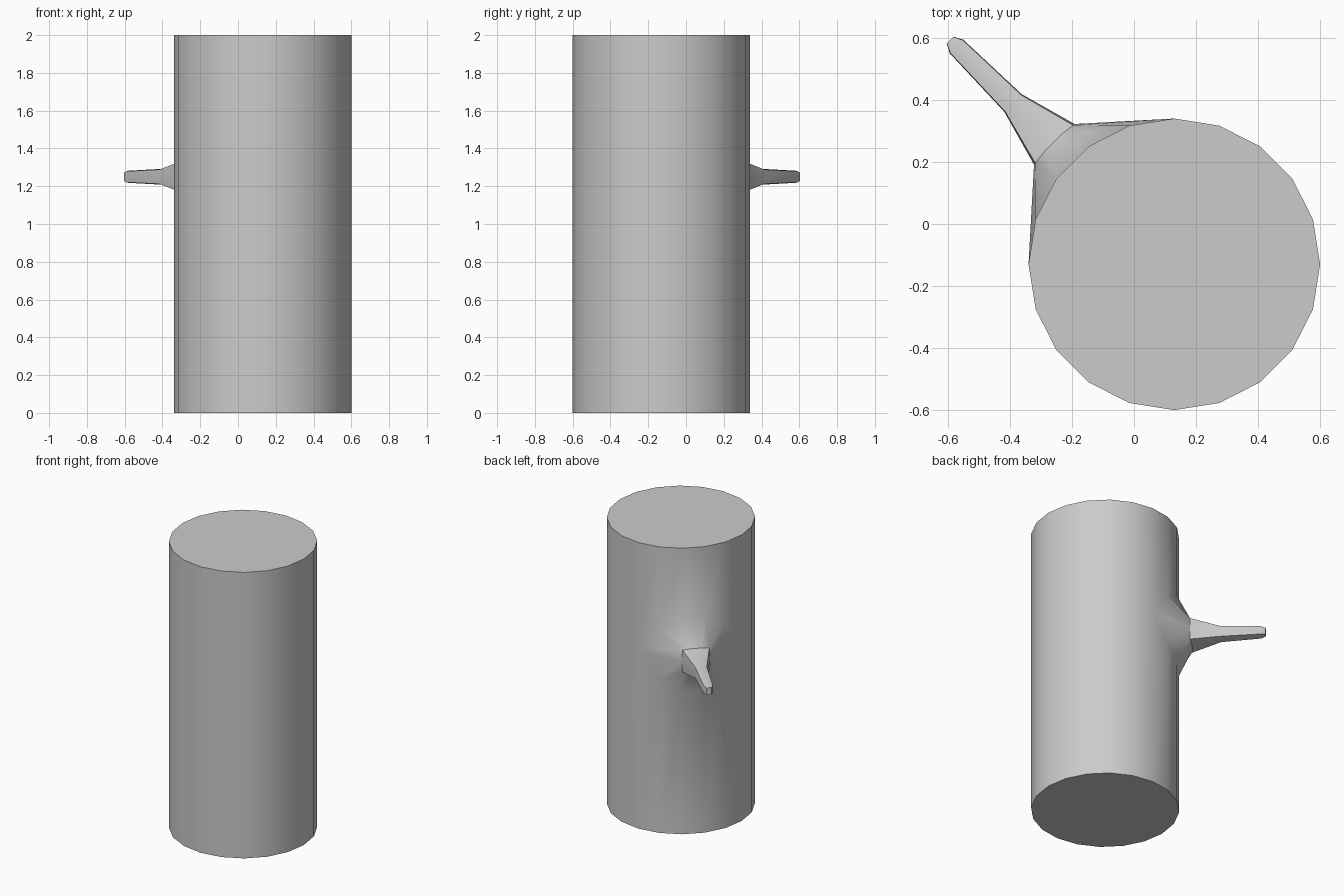
import bpy, bmesh
from math import cos, sin, radians
from mathutils import Vector

if "Cube" in bpy.data.objects:
    bpy.data.objects.remove(bpy.data.objects["Cube"])

CX, CY, R, H, ZB = 0.13, -0.13, 0.47, 2.0, 1.25
SIDES = 20
# half height of the flare opening at each trunk corner
OPEN = {5: 0.0, 6: 0.18, 7: 0.25, 8: 0.25, 9: 0.18, 10: 0.0}


def polar(deg, r, z):
    return Vector((CX + r * cos(radians(deg)), CY + r * sin(radians(deg)), z))


def local(u, w, z):
    """Point at distance u along the branch, w sideways."""
    d, s = Vector((-1, 1, 0)).normalized(), Vector((-1, -1, 0)).normalized()
    return Vector((CX, CY, z)) + d * u + s * w


bm = bmesh.new()


def face(points):
    bm.faces.new([bm.verts.new(p) for p in points])


# trunk sides, leaving an opening for the branch, and caps
for i in range(SIDES):
    j = (i + 1) % SIDES
    a, b = i * 18, j * 18
    lo = [polar(a, R, 0), polar(b, R, 0)]
    hi = [polar(b, R, H), polar(a, R, H)]
    if i in OPEN and j in OPEN:
        face(lo + [polar(b, R, ZB - OPEN[j]), polar(a, R, ZB - OPEN[i])])
        face([polar(a, R, ZB + OPEN[i]), polar(b, R, ZB + OPEN[j])] + hi)
    elif j in OPEN:
        face([lo[0], lo[1], polar(b, R, ZB), hi[0], hi[1]])
    elif i in OPEN:
        face(lo + hi + [polar(a, R, ZB)])
    else:
        face(lo + hi)
face([polar(i * 18, R, H) for i in range(SIDES)])
face([polar(-i * 18, R, 0) for i in range(SIDES)])


def loop(fn):
    """Ten points: over the top from one side to the other, back underneath."""
    return [fn(k, 1) for k in range(6)] + [fn(k, -1) for k in range(4, 0, -1)]


ZS = [0, 0.9, 1, 1, 0.9, 0]
WS = [-1, -0.93, -0.35, 0.35, 0.93, 1]
rings = [
    loop(lambda k, s: polar((k + 5) * 18, R, ZB + s * OPEN[k + 5])),
    loop(lambda k, s: polar(135 + 9.6 * WS[k], 0.555, ZB + s * 0.085 * ZS[k])),
]
# branch: distance, half width, half height
for u, w, z in [(0.735, 0.04, 0.042), (0.993, 0.031, 0.032), (1.022, 0.016, 0.025)]:
    rings.append(loop(lambda k, s: local(u, w * WS[k], ZB + s * z * ZS[k])))
for r0, r1 in zip(rings, rings[1:]):
    for k in range(10):
        n = (k + 1) % 10
        face([r0[k], r0[n], r1[n], r1[k]])
face(rings[-1])

bmesh.ops.remove_doubles(bm, verts=bm.verts, dist=0.0005)
bmesh.ops.recalc_face_normals(bm, faces=bm.faces)
me = bpy.data.meshes.new("trunk_with_branch")
bm.to_mesh(me)
bm.free()
ob = bpy.data.objects.new("trunk_with_branch", me)
bpy.context.collection.objects.link(ob)
bpy.context.view_layer.objects.active = ob
ob.select_set(True)
bpy.ops.object.shade_smooth_by_angle(angle=radians(30))
